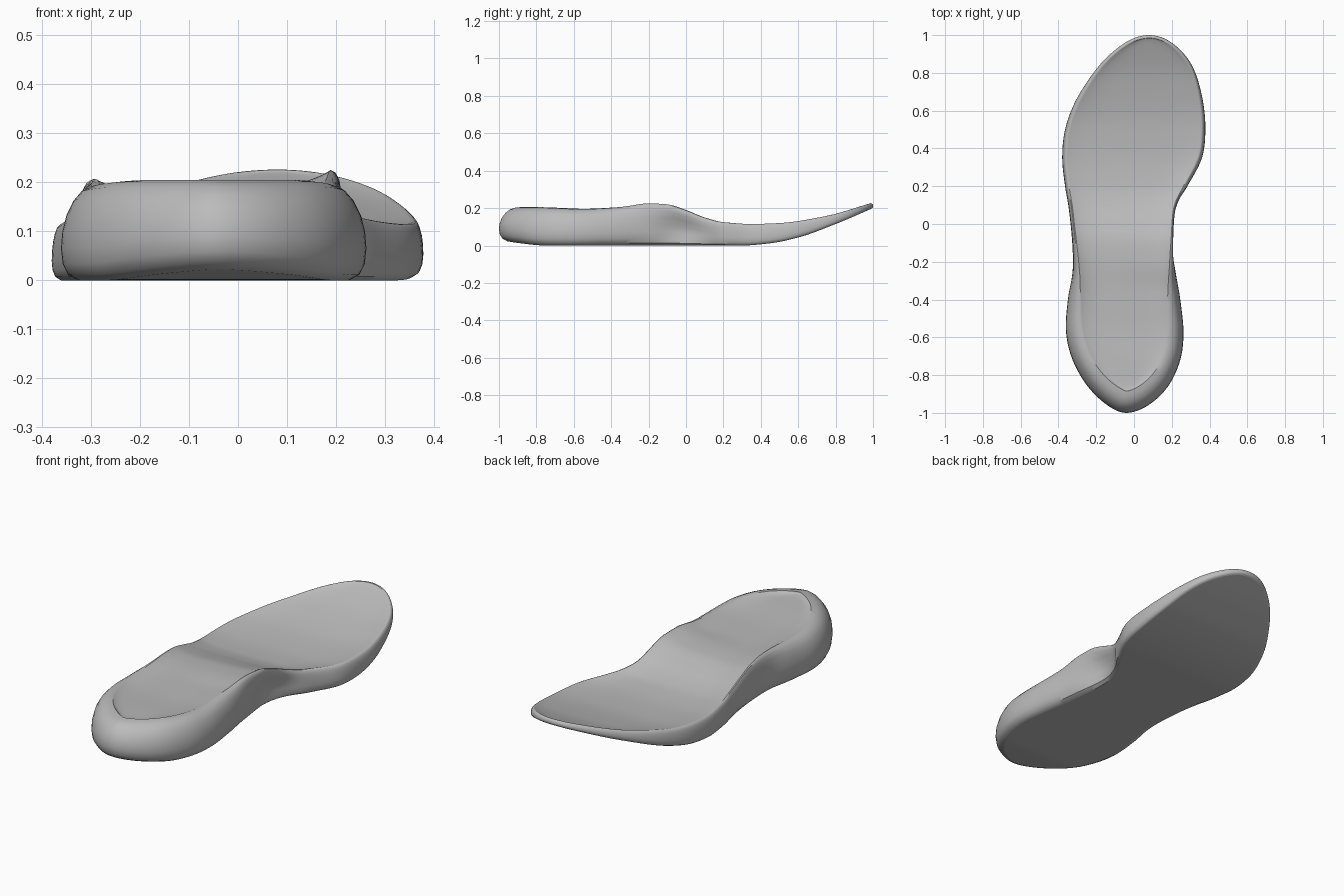
import bpy
import bmesh
import math
from mathutils import Vector

cube = bpy.data.objects.get("Cube")
if cube:
    bpy.data.objects.remove(cube)

# Plan shape from toe to heel: y, left edge x, right edge x
STATIONS = [
    (1, .08, .08), (.975, -.02, .175), (.9, -.125, .265), (.8, -.215, .325),
    (.65, -.31, .365), (.5, -.365, .378), (.35, -.38, .36), (.2, -.365, .285),
    (.08, -.345, .23), (-.1, -.327, .218), (-.25, -.325, .222), (-.4, -.35, .245),
    (-.57, -.36, .262), (-.72, -.325, .245), (-.86, -.245, .18), (-.96, -.14, .075),
    (-1, -.04, -.04)]

# Values along the length: (y, value)
RIM_HIGH = [(-1, .205), (-.8, .205), (-.55, .196), (-.35, .206), (-.2, .225), (-.1, .22),
            (0, .19), (.1, .15), (.2, .125), (.35, .115), (.5, .12), (.75, .158), (1, .23)]
RIM_LOW = [(-1, .205), (-.8, .205), (-.5, .195), (-.2, .207), (-.1, .2), (0, .175),
           (.1, .145), (.2, .125), (.35, .115), (.5, .12), (.75, .158), (1, .23)]
UNDERSIDE = [(-1, .03), (-.9, .014), (-.75, 0), (.3, 0), (.45, .012), (.6, .043),
             (.8, .115), (1, .2)]
TOP_INSET = [(-1, .115), (-.8, .1), (-.6, .09), (-.4, .068), (-.2, .03), (0, .02),
             (.4, .022), (1, .016)]
BASE_INSET = [(-1, .045), (-.6, .035), (-.4, .04), (0, .04), (.2, .02), (.5, .015), (1, .012)]
DISH = [(-1, .015), (-.5, .018), (-.2, .03), (.1, .02), (.4, .014), (1, .008)]

# Side wall from the base up: base inset share, top inset share, height share, arch hollow share
WALL = [(1, 0, 0, .3), (.4, 0, .06, .5), (.1, 0, .17, .8), (0, 0, .33, 1), (0, .03, .5, .9),
        (0, .13, .68, .5), (0, .3, .83, .15), (0, .5, .93, 0), (0, .75, .985, 0), (0, 1, 1, 0)]
SUBDIV = 6
ACROSS = 16


def catmull(a, b, c, d, t):
    return b + (c - a) * (t / 2) + (a * 2 - b * 5 + c * 4 - d) * (t * t / 2) \
        + (b * 3 - a - c * 3 + d) * (t ** 3 / 2)


def along(table, y):
    """Smoothly interpolate a table of (y, value) with limited slopes."""
    y = min(max(y, table[0][0]), table[-1][0])
    k = next(i for i in range(len(table) - 1) if y <= table[i + 1][0])

    def slope(i):
        i = min(max(i, 0), len(table) - 2)
        return (table[i + 1][1] - table[i][1]) / (table[i + 1][0] - table[i][0])

    def tangent(i):
        s, e = slope(i - 1), slope(i)
        return 2 * s * e / (s + e) if s * e > 0 else 0

    (y0, v0), (y1, v1) = table[k], table[k + 1]
    h = y1 - y0
    t = (y - y0) / h
    return (v0 * (1 + 2 * t) * (1 - t) ** 2 + v1 * t * t * (3 - 2 * t)
            + h * t * (1 - t) * (tangent(k) * (1 - t) - tangent(k + 1) * t))


# Closed outline: down the left edge, back up the right edge
control = [Vector((l, y)) for y, l, r in STATIONS]
control += [Vector((r, y)) for y, l, r in STATIONS[-2:0:-1]]
count = len(control)
outline = [catmull(control[i - 1], control[i], control[(i + 1) % count],
                   control[(i + 2) % count], j / SUBDIV)
           for i in range(count) for j in range(SUBDIV)]
total = len(outline)
half = total // 2

bm = bmesh.new()


def wall_ring(base, top, height, hollow):
    ring = []
    for i, p in enumerate(outline):
        d = (outline[(i + 1) % total] - outline[i - 1]).normalized()
        inward = Vector((-d.y, d.x))
        y = p.y
        right = min(max((p.x + .1) / .2, 0), 1)
        arch = math.exp(-((y + .03) / .13) ** 2) * right
        inset = base * along(BASE_INSET, y) + top * along(TOP_INSET, y) + hollow * .045 * arch
        q = p + inward * inset
        low = along(UNDERSIDE, q.y)
        high = along(RIM_LOW, q.y) * (1 - right) + along(RIM_HIGH, q.y) * right
        ring.append(bm.verts.new((q.x, q.y, low + (high - low) * height)))
    return ring


def fill(ring, depth_table, flip):
    """Span a ring from left to right with rows, dished by the given depth."""
    rows = []
    for i in range(1, half):
        a, b = ring[i], ring[total - i]
        row = [a]
        for j in range(1, ACROSS):
            u = .5 - .5 * math.cos(math.pi * j / ACROSS)
            co = a.co.lerp(b.co, u)
            if depth_table:
                end = min(i, half - i) / (half * .2)
                fade = 1 - max(1 - end, 0) ** 3
                co.z -= along(depth_table, co.y) * (1 - abs(2 * u - 1) ** 5) * fade
            row.append(bm.verts.new(co))
        rows.append(row + [b])
    faces = []
    for r, s in zip(rows, rows[1:]):
        faces += [(r[j], s[j], s[j + 1], r[j + 1]) for j in range(ACROSS)]
    faces += [(ring[0], rows[0][j], rows[0][j + 1]) for j in range(ACROSS)]
    faces += [(ring[half], rows[-1][j + 1], rows[-1][j]) for j in range(ACROSS)]
    for f in faces:
        bm.faces.new(f[::-1] if flip else f)


# Side wall, footbed and underside
rings = [wall_ring(*step) for step in WALL]
for lower, upper in zip(rings, rings[1:]):
    for i in range(total):
        n = (i + 1) % total
        bm.faces.new((lower[i], lower[n], upper[n], upper[i]))
fill(rings[-1], DISH, False)
fill(rings[0], None, True)
bmesh.ops.recalc_face_normals(bm, faces=bm.faces)

mesh = bpy.data.meshes.new("shoe_sole")
bm.to_mesh(mesh)
bm.free()
sole = bpy.data.objects.new("shoe_sole", mesh)
bpy.context.collection.objects.link(sole)

# Plain grey rubber
grey = bpy.data.materials.new("grey_rubber")
grey.use_nodes = True
grey.diffuse_color = (.5, .5, .5, 1)
grey.node_tree.nodes["Principled BSDF"].inputs["Base Color"].default_value = (.5, .5, .5, 1)
mesh.materials.append(grey)

bpy.ops.object.select_all(action='DESELECT')
sole.select_set(True)
bpy.context.view_layer.objects.active = sole
bpy.ops.object.shade_smooth_by_angle(angle=math.radians(35))
